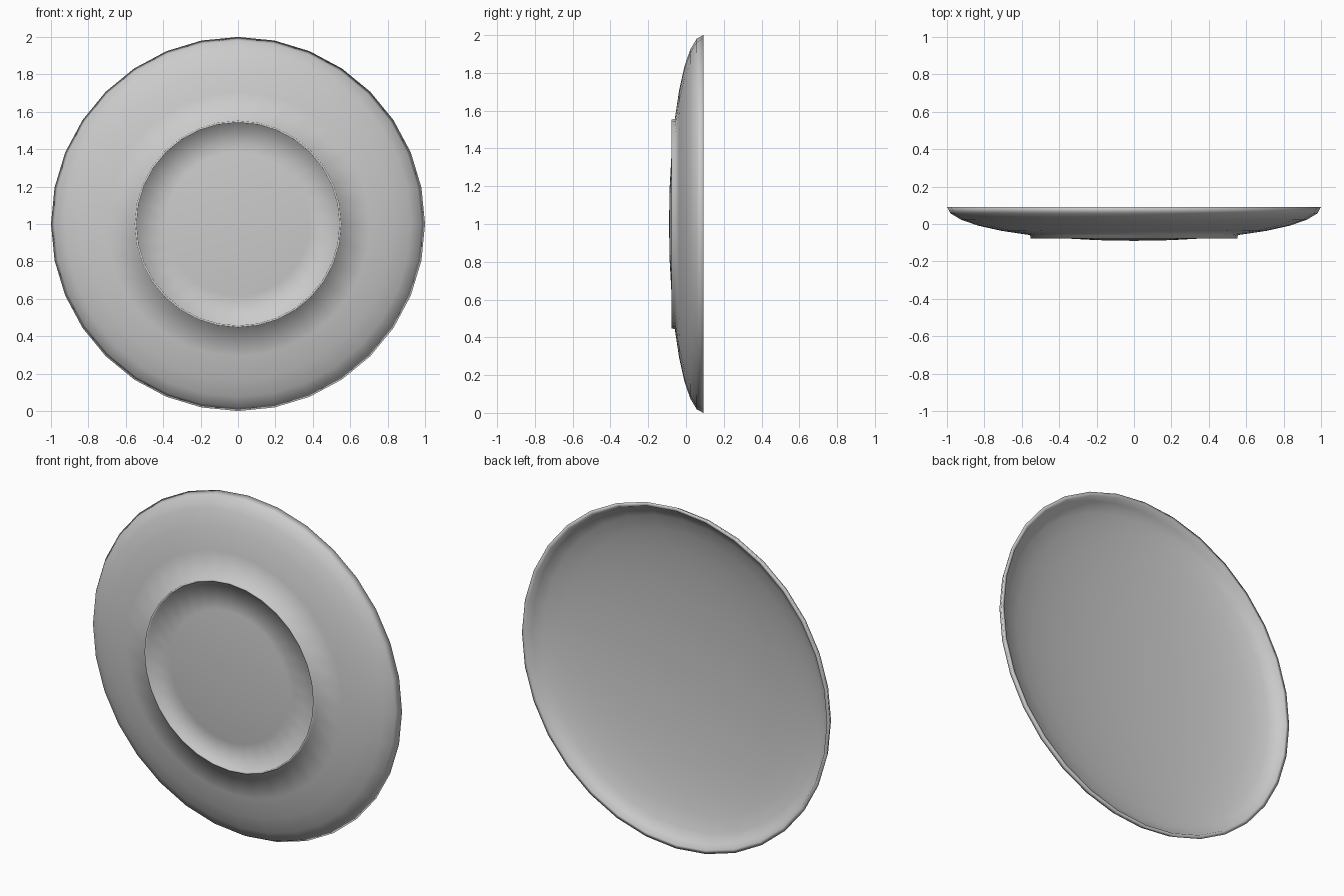
import bpy, bmesh
from math import sin, cos, pi, radians
from mathutils import Matrix

if "Cube" in bpy.data.objects:
    bpy.data.objects.remove(bpy.data.objects["Cube"])

SIDES = 32
RIM_Y = 0.092
DEPTH = 0.182
STEP = pi / 16


def bowl(i, radius, depth):
    # point on a flattened half-sphere, from its pole (i=0) to the rim (i=8)
    return radius * sin(i * STEP), RIM_Y - depth * cos(i * STEP)


# outside of the plate, with a thin raised foot ring at the third loop
foot_r = sin(3 * STEP)
foot_y = bowl(3, 1, DEPTH)[1]
profile = [bowl(i, 1, DEPTH) for i in range(3)]
profile += [(foot_r - 0.015, foot_y), (foot_r - 0.013, -0.078),
            (foot_r - 0.003, -0.078), (foot_r, foot_y)]
profile += [bowl(i, 1, DEPTH) for i in range(4, 9)]
# inside of the plate, back to the centre
profile += [bowl(i, 0.978, DEPTH - 0.022) for i in range(8, -1, -1)]

# spin the profile around the front-to-back axis
bm = bmesh.new()
verts = [bm.verts.new((0, y, r)) for r, y in profile]
edges = [bm.edges.new(pair) for pair in zip(verts, verts[1:])]
bmesh.ops.spin(bm, geom=verts + edges, cent=(0, 0, 0), axis=(0, 1, 0),
               angle=2 * pi, steps=SIDES, use_duplicate=False)
bmesh.ops.remove_doubles(bm, verts=bm.verts, dist=0.0005)
bmesh.ops.recalc_face_normals(bm, faces=bm.faces)
bmesh.ops.translate(bm, verts=bm.verts, vec=(0, 0, 1))
for face in bm.faces:
    face.smooth = True

mesh = bpy.data.meshes.new("plate")
bm.to_mesh(mesh)
bm.free()
plate = bpy.data.objects.new("plate", mesh)
bpy.context.collection.objects.link(plate)
